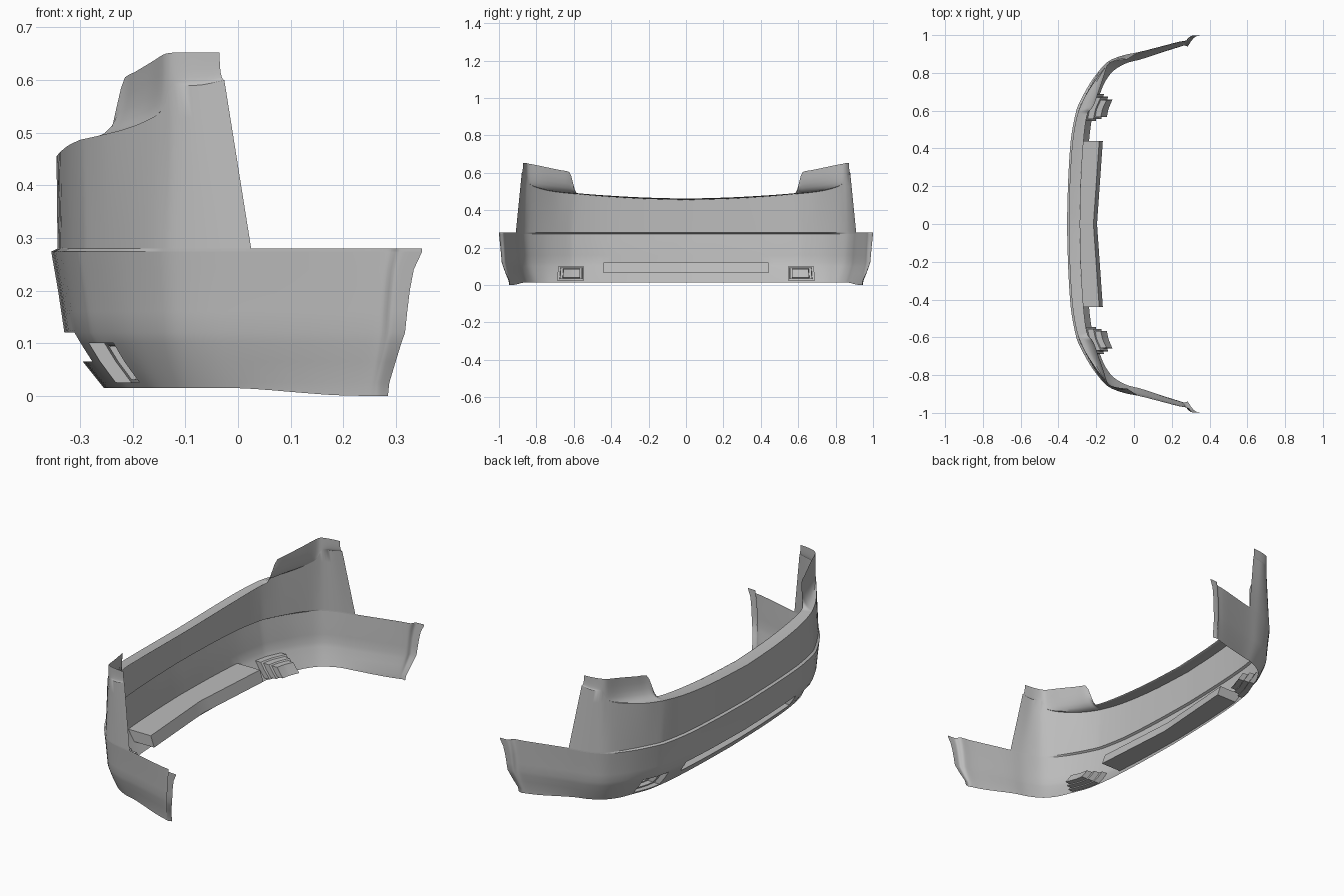
import bpy, bmesh, math
from mathutils import Vector

cube = bpy.data.objects.get("Cube")
if cube:
    bpy.data.objects.remove(cube)

grey = bpy.data.materials.new("primer_grey")
grey.use_nodes = True
grey.diffuse_color = (.5, .5, .5, 1)
grey.node_tree.nodes["Principled BSDF"].inputs["Base Color"].default_value = grey.diffuse_color

SUB = 4  # subdivisions between stations

# Half plan stations: belt line (x, y) and bottom edge (x, y)
LOWER = [
    (-.355, 0, -.255, 0), (-.349, .22, -.25, .22), (-.335, .44, -.238, .44),
    (-.318, .545, -.225, .545), (-.308, .59, -.217, .59), (-.303, .61, -.212, .61),
    (-.27, .68, -.18, .69), (-.22, .765, -.155, .75), (-.15, .85, -.115, .805),
    (-.12, .87, -.09, .825), (-.05, .895, -.03, .855), (.025, .91, .03, .87),
    (.24, .965, .2, .925), (.29, .975, .25, .94), (.308, .997, .265, .945),
    (.35, 1, .285, .94)]

# Matching stations: shoulder edge (x, y, z) and top edge (x, y, z)
UPPER = [
    (-.345, 0, .455, -.285, 0, .462), (-.34, .22, .461, -.28, .22, .468),
    (-.325, .44, .474, -.267, .44, .48), (-.308, .545, .483, -.255, .545, .488),
    (-.298, .585, .487, -.245, .585, .492), (-.293, .6, .488, -.215, .625, .605),
    (-.262, .67, .495, -.195, .68, .616), (-.212, .75, .508, -.165, .765, .634),
    (-.147, .835, .54, -.138, .845, .65), (-.122, .857, .59, -.125, .855, .652),
    (-.08, .874, .59, -.085, .866, .652), (-.026, .878, .6, -.035, .872, .652)]

# Descending section below the belt: (height, share of the way to the bottom edge)
SECTION = [(.274, 0), (.24, .06), (.2, .13), (.16, .19), (.12, .25),
           (.1, .37), (.065, .6), (.025, .92), (0, 1)]


def smooth(a, b, x):
    t = min(max((x - a) / (b - a), 0), 1)
    return t * t * (3 - 2 * t)


def densify(knots):
    """Monotone cubic interpolation through rows of numbers."""
    def tangent(i, k):
        a = knots[i][k] - knots[i - 1][k] if i > 0 else None
        b = knots[i + 1][k] - knots[i][k] if i < len(knots) - 1 else None
        if a is None or b is None:
            return b if a is None else a
        return 2 * a * b / (a + b) if a * b > 0 else 0
    out = []
    for i in range(len(knots) - 1):
        for s in range(SUB):
            t = s / SUB
            row = []
            for k in range(len(knots[0])):
                p, q = knots[i][k], knots[i + 1][k]
                row.append(p + (q - p) * t * t * (3 - 2 * t)
                           + tangent(i, k) * t * (1 - t) ** 2
                           - tangent(i + 1, k) * t * t * (1 - t))
            out.append(row)
    return out + [list(knots[-1])]


def lower_column(s):
    bx, by, cx, cy = s
    bottom = .015 * (1 - smooth(-.05, .28, bx))
    power = 1 - .5 * smooth(.15, .35, bx)
    return [Vector((bx + (cx - bx) * w ** power, by + (cy - by) * w, z or bottom))
            for z, w in SECTION]


def upper_column(s, u):
    belt = Vector((s[0] + .012 * smooth(-.13, -.25, s[0]) if s[0] < -.13 else s[0], s[1], .28))
    edge, top = Vector(u[:3]), Vector(u[3:])
    bend = Vector((top.x, top.y, edge.z))
    wall = [belt.lerp(edge, i / 5) for i in range(5)]
    return wall + [edge.lerp(bend, i / 6).lerp(bend.lerp(top, i / 6), i / 6) for i in range(7)]


def grid_mesh(columns, skip=lambda c, r: False):
    bm = bmesh.new()
    verts = [[bm.verts.new(p) for p in col] for col in columns]
    for c in range(len(verts) - 1):
        for r in range(len(verts[c]) - 1):
            if not skip(c, r):
                a, b = verts[c], verts[c + 1]
                bm.faces.new((a[r], a[r + 1], b[r + 1], b[r]))
    return bm


def finish(bm, name):
    loose = [v for v in bm.verts if not v.link_faces]
    bmesh.ops.delete(bm, geom=loose, context='VERTS')
    bmesh.ops.recalc_face_normals(bm, faces=bm.faces)
    # Turn the sheet so its outer side points away from the interior
    if sum(f.normal.x * f.calc_area() for f in bm.faces) > 0:
        bmesh.ops.reverse_faces(bm, faces=bm.faces)
    mesh = bpy.data.meshes.new(name)
    bm.to_mesh(mesh)
    bm.free()
    mesh.materials.append(grey)
    obj = bpy.data.objects.new(name, mesh)
    bpy.context.collection.objects.link(obj)
    bpy.ops.object.select_all(action='DESELECT')
    obj.select_set(True)
    bpy.context.view_layer.objects.active = obj
    bpy.ops.object.shade_smooth_by_angle(angle=math.radians(32))
    mirror = obj.modifiers.new("mirror", 'MIRROR')
    mirror.use_axis = (False, True, False)
    mirror.merge_threshold = .0005


def push_in(bm, faces, move):
    """Extrude faces into a pocket; move maps each new vertex position."""
    new = bmesh.ops.extrude_face_region(bm, geom=faces)["geom"]
    for f in faces:
        if f.is_valid:
            bm.faces.remove(f)
    for v in (g for g in new if isinstance(g, bmesh.types.BMVert)):
        v.co = move(v.co)
    return [g for g in new if isinstance(g, bmesh.types.BMFace)]


stations = densify(LOWER)
lower = [lower_column(s) for s in stations]
upper = [upper_column(s, u) for s, u in zip(stations, densify(UPPER))]
slot_end, lamp_start, lamp_end = 2 * SUB, 3 * SUB, 6 * SUB


def opening(c, r):
    in_slot = c < slot_end and 4 <= r < 6
    in_lamp = lamp_start <= c < lamp_end and 5 <= r < 7
    return in_slot or in_lamp


# Lower skin with openings, closed by the narrow step at the belt line
skin = grid_mesh(lower, opening)
step = []
for i, col in enumerate(lower):
    rim = upper[i][0] if i < len(upper) else Vector((col[0].x, col[0].y, .28))
    step.append([rim, col[0]])
finish(skin, "lower_skin")
finish(grid_mesh(step), "belt_step")

# Upper skin with shoulder flange and tail lamp recess
finish(grid_mesh([list(reversed(c)) for c in upper]), "upper_skin")

# Long central slot
slot = grid_mesh([c[4:7] for c in lower[:slot_end + 1]])


def slot_back(p):
    return Vector((-.215 + .07 * abs(p.y) + .35 * (.12 - p.z), p.y, p.z))


push_in(slot, list(slot.faces), slot_back)
middle = [f for f in slot.faces if all(abs(v.co.y) < .001 for v in f.verts)]
bmesh.ops.delete(slot, geom=middle, context='FACES')
finish(slot, "central_slot")

# Stepped fog lamp pocket
lamp = grid_mesh([c[5:8] for c in lower[lamp_start:lamp_end + 1]])
faces = list(lamp.faces)
for depth, shrink in ((.03, 1), (.002, .84), (.03, .97), (.002, .8), (.03, .97)):
    centre = sum((f.calc_center_median() for f in faces), Vector()) / len(faces)
    faces = push_in(lamp, faces, lambda p: centre + (p - centre) * shrink + Vector((depth, 0, 0)))
finish(lamp, "fog_lamp_pocket")
